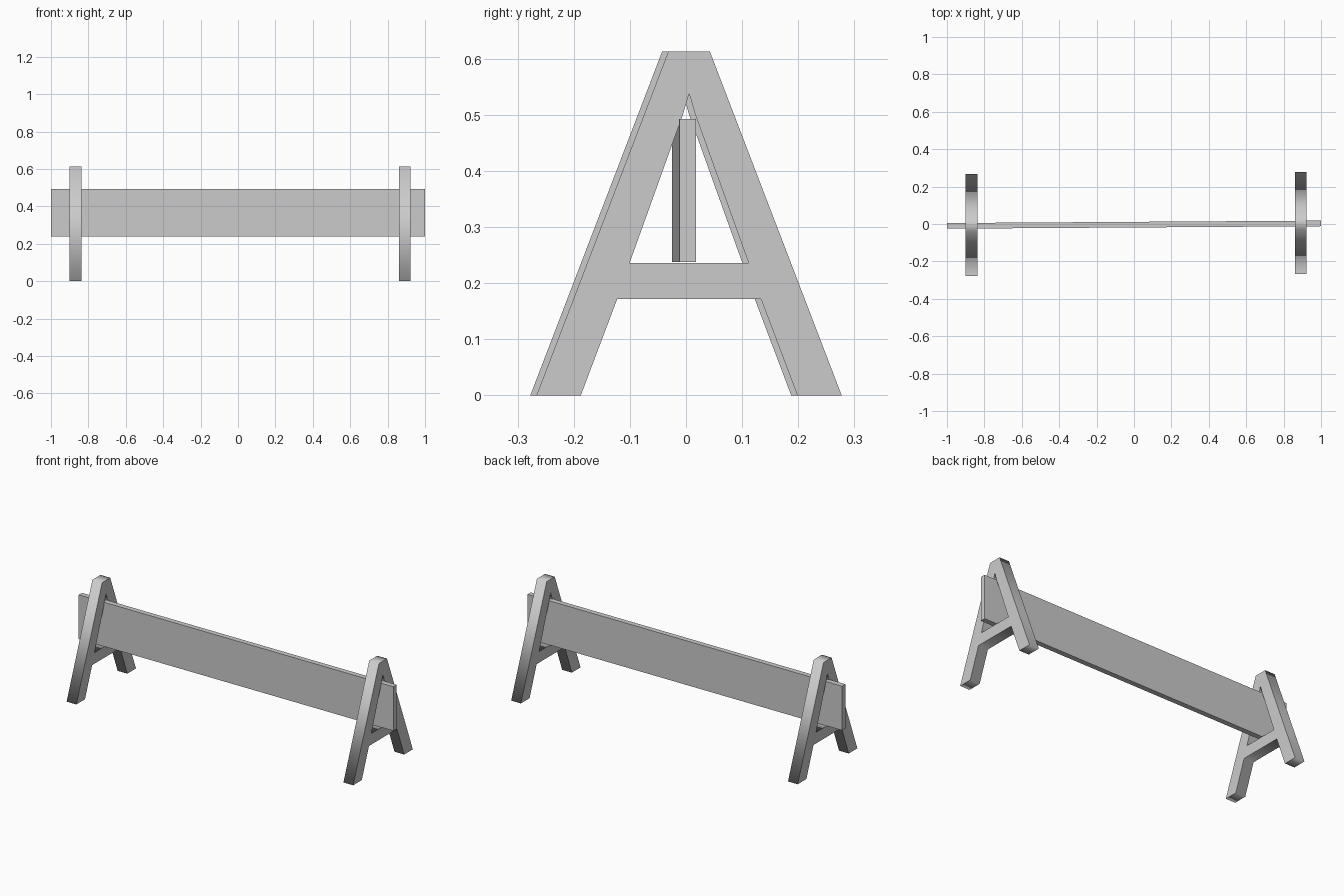
import bpy, bmesh, math

if "Cube" in bpy.data.objects:
    bpy.data.objects.remove(bpy.data.objects["Cube"])

grey = bpy.data.materials.new("light grey")
grey.diffuse_color = (0.6, 0.6, 0.6, 1)
grey.use_nodes = True
grey.node_tree.nodes["Principled BSDF"].inputs["Base Color"].default_value = grey.diffuse_color


def mirrored(half):
    """Close a half profile by mirroring it about the centre line."""
    return half + [(-y, z) for y, z in reversed(half) if abs(y) > 1e-6]


def a_frame(name, x, y):
    """A-shaped trestle end: outline with a hole above the crossbar."""
    cu = bpy.data.curves.new(name, 'CURVE')
    cu.dimensions = '2D'
    cu.fill_mode = 'BOTH'
    cu.extrude = 0.031
    outline = mirrored([(0.037, 0.613), (0.272, 0), (0.193, 0), (0.128, 0.172)])
    hole = mirrored([(0.106, 0.236), (0.0105, 0.502), (0, 0.538)])
    for pts in (outline, hole):
        sp = cu.splines.new('POLY')
        sp.points.add(len(pts) - 1)
        for p, (a, b) in zip(sp.points, pts):
            p.co = (a, b, 0, 1)
        sp.use_cyclic_u = True
    ob = bpy.data.objects.new(name, cu)
    bpy.context.collection.objects.link(ob)
    ob.location = (x, y, 0)
    ob.rotation_euler = (math.pi / 2, 0, math.pi / 2)
    cu.materials.append(grey)
    bpy.ops.object.select_all(action='DESELECT')
    ob.select_set(True)
    bpy.context.view_layer.objects.active = ob
    bpy.ops.object.convert(target='MESH')


# Two trestle ends, very slightly staggered
a_frame("left_trestle", -0.869, -0.0055)
a_frame("right_trestle", 0.891, 0.0055)

# Barrier plank resting on the crossbars, slightly skewed to match
bm = bmesh.new()
bmesh.ops.create_cube(bm, size=1)
for v in bm.verts:
    x, y, z = v.co
    v.co = (x * 2, y * 0.030 - 0.0035 + x * 0.013, 0.3655 + z * 0.255)
me = bpy.data.meshes.new("plank")
bm.to_mesh(me)
bm.free()
me.materials.append(grey)
bpy.context.collection.objects.link(bpy.data.objects.new("plank", me))
